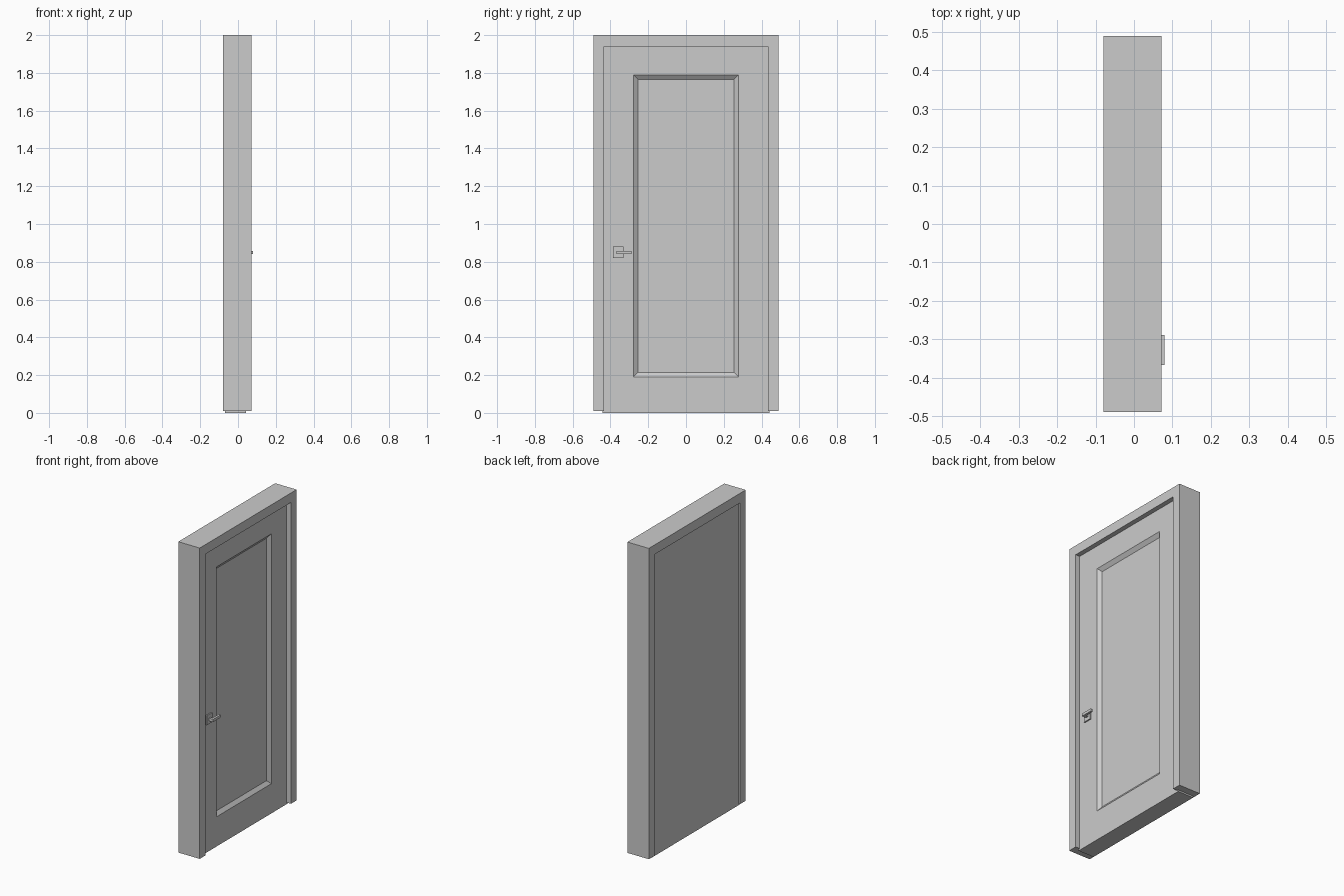
import bpy
import bmesh
from mathutils import Vector

cube = bpy.data.objects.get("Cube")
if cube:
    bpy.data.objects.remove(cube, do_unlink=True)

grey = bpy.data.materials.new("light grey")
grey.use_nodes = True
colour = (0.6, 0.6, 0.6, 1)
grey.diffuse_color = colour
grey.node_tree.nodes["Principled BSDF"].inputs["Base Color"].default_value = colour


def finish(bm, name):
    """Turn a bmesh into a flat shaded grey object."""
    bmesh.ops.recalc_face_normals(bm, faces=bm.faces)
    mesh = bpy.data.meshes.new(name)
    bm.to_mesh(mesh)
    bm.free()
    mesh.materials.append(grey)
    obj = bpy.data.objects.new(name, mesh)
    bpy.context.collection.objects.link(obj)
    return obj


def add_box(bm, low, high):
    """Add a box between two opposite corners."""
    low, high = Vector(low), Vector(high)
    verts = bmesh.ops.create_cube(bm, size=1)["verts"]
    for v in verts:
        v.co = (low + high) / 2 + v.co * (high - low)


# Door frame: an upside-down U extruded through the wall thickness
back, front = -0.08, 0.072
outer, inner, foot, head, top = 0.49, 0.433, 0.01, 1.939, 2.0
half = [(inner, head), (inner, foot), (outer, foot), (outer, top)]
outline = half + [(-y, z) for y, z in reversed(half)]
bm = bmesh.new()
face = bm.faces.new([bm.verts.new((back, y, z)) for y, z in outline])
extruded = bmesh.ops.extrude_face_region(bm, geom=[face], use_keep_orig=True)
moved = [g for g in extruded["geom"] if isinstance(g, bmesh.types.BMVert)]
bmesh.ops.translate(bm, verts=moved, vec=(front - back, 0, 0))
finish(bm, "door_frame")

# Door leaf, its edges tucked into the frame
leaf_back, leaf_front = -0.069, 0.042
bm = bmesh.new()
add_box(bm, (leaf_back, -0.443, 0), (leaf_front, 0.443, 1.949))
face = max(bm.faces, key=lambda f: f.calc_center_median().x)

# Sunken panel with sloped borders on the front of the leaf
panel_y, panel_low, panel_high = 0.278, 0.19, 1.79
slope, depth = 0.024, 0.018
for shrink, sink in ((0, 0), (slope, depth)):
    bmesh.ops.inset_individual(bm, faces=[face], thickness=0.01)
    mid = face.calc_center_median().z
    for v in face.verts:
        v.co.x = leaf_front - sink
        v.co.y = (panel_y - shrink) * (1 if v.co.y > 0 else -1)
        v.co.z = panel_high - shrink if v.co.z > mid else panel_low + shrink
finish(bm, "door_leaf")

# Handle: backing plate, then stem and lever
bm = bmesh.new()
add_box(bm, (leaf_front - 0.005, -0.386, 0.82), (leaf_front + 0.008, -0.331, 0.88))
finish(bm, "handle_plate")

bm = bmesh.new()
add_box(bm, (leaf_front, -0.367, 0.841), (0.068, -0.35, 0.858))
add_box(bm, (0.066, -0.367, 0.841), (0.08, -0.289, 0.858))
finish(bm, "handle_lever")
